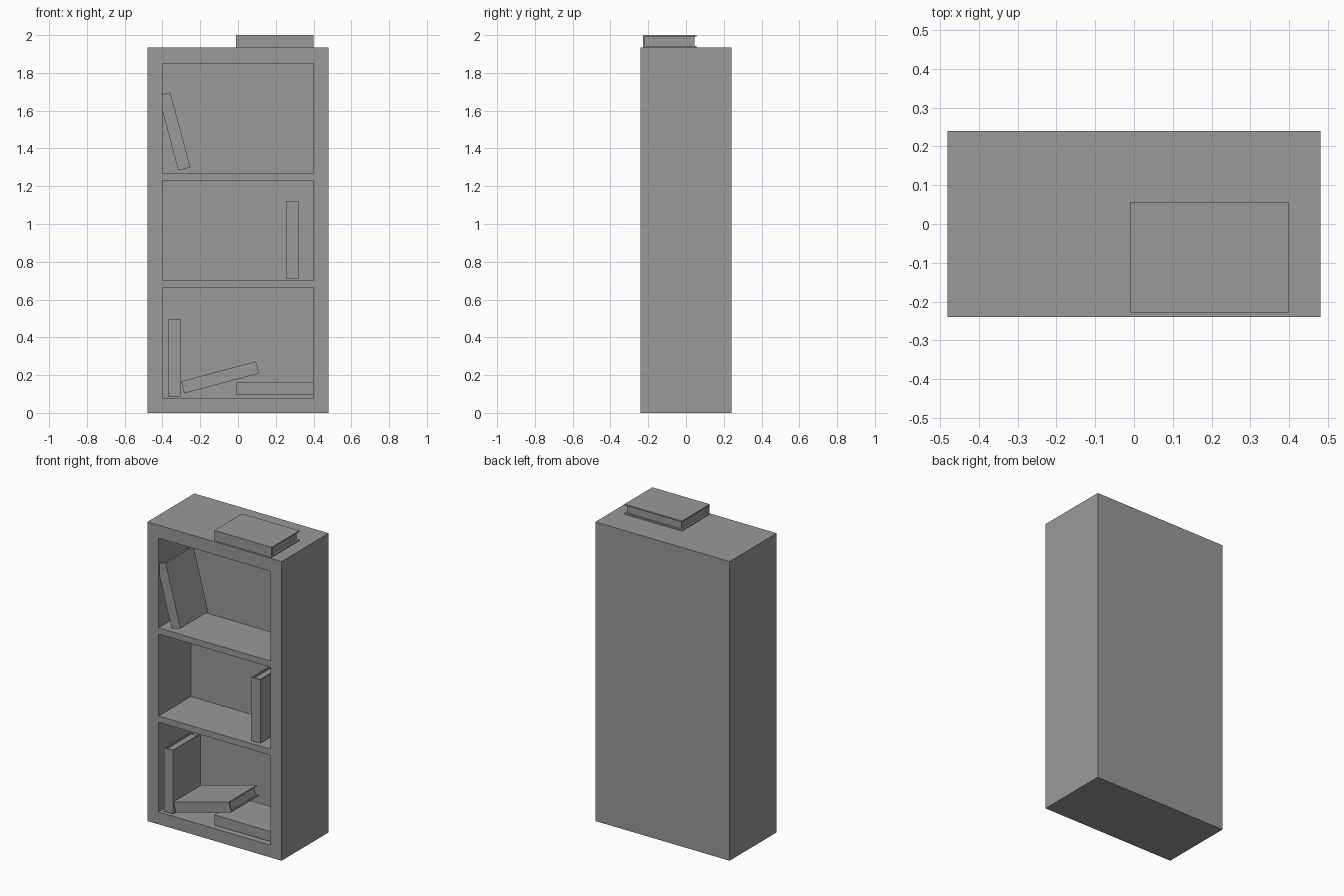
import bpy
import bmesh
from math import radians
from mathutils import Matrix

default = bpy.data.objects.get("Cube")
if default:
    bpy.data.objects.remove(default, do_unlink=True)

# One grey for everything
GREY = (0.32, 0.32, 0.32, 1.0)
grey = bpy.data.materials.new("plain grey")
grey.use_nodes = True
grey.diffuse_color = GREY
grey.node_tree.nodes["Principled BSDF"].inputs["Base Color"].default_value = GREY


def add_box(bm, low, high):
    """Add a box between two opposite corners."""
    size = [h - l for l, h in zip(low, high)]
    middle = [(h + l) / 2 for l, h in zip(low, high)]
    matrix = Matrix.Translation(middle) @ Matrix.Diagonal((*size, 1))
    bmesh.ops.create_cube(bm, size=1, matrix=matrix)


def make_object(name, bm):
    bmesh.ops.recalc_face_normals(bm, faces=bm.faces)
    mesh = bpy.data.meshes.new(name)
    bm.to_mesh(mesh)
    bm.free()
    mesh.materials.append(grey)
    obj = bpy.data.objects.new(name, mesh)
    bpy.context.collection.objects.link(obj)
    return obj


# Cabinet: a solid block with three compartments cut into the front
WIDTH, DEPTH, HEIGHT = 0.96, 0.48, 1.934
BACK = 0.09
COMPARTMENTS = [(0.08, 0.66), (0.70, 1.23), (1.27, 1.85)]

bm = bmesh.new()
add_box(bm, (-WIDTH / 2, -DEPTH / 2, 0), (WIDTH / 2, DEPTH / 2, HEIGHT))
cabinet = make_object("bookcase_cabinet", bm)

bm = bmesh.new()
for bottom, top in COMPARTMENTS:
    add_box(bm, (-0.4, -DEPTH, bottom), (0.4, BACK, top))
cutter = make_object("compartment_cutter", bm)
cutter.hide_render = True
cutter.hide_viewport = True
cutter.display_type = 'WIRE'

cut = cabinet.modifiers.new("compartments", 'BOOLEAN')
cut.operation = 'DIFFERENCE'
cut.solver = 'EXACT'
cut.object = cutter

# Book: a folded cover with its spine to the front, around a recessed page block
LENGTH, THICK, FRONT, REAR = 0.41, 0.066, -0.228, 0.056
COVER, RECESS = 0.008, 0.012


def make_book(name, x, z, tilt):
    bm = bmesh.new()
    half, inner = THICK / 2, THICK / 2 - COVER
    profile = [(FRONT, -half), (REAR, -half), (REAR, -inner), (FRONT + COVER, -inner),
               (FRONT + COVER, inner), (REAR, inner), (REAR, half), (FRONT, half)]
    cover = bm.faces.new([bm.verts.new((-LENGTH / 2, y, h)) for y, h in profile])
    swept = bmesh.ops.extrude_face_region(bm, geom=[cover], use_keep_orig=True)
    moved = [v for v in swept["geom"] if isinstance(v, bmesh.types.BMVert)]
    bmesh.ops.translate(bm, verts=moved, vec=(LENGTH, 0, 0))
    end = LENGTH / 2 - RECESS
    add_box(bm, (-end, FRONT + COVER, -inner), (end, REAR - RECESS, inner))
    book = make_object(name, bm)
    book.location = (x, 0, z)
    book.rotation_euler.y = -radians(tilt)


# Centre x, centre z and tilt from lying flat
BOOKS = {
    "book_on_top": (0.195, 1.967, 0),
    "leaning_book": (-0.337, 1.49, 105),
    "middle_upright_book": (0.287, 0.917, 90),
    "lower_upright_book": (-0.337, 0.293, 90),
    "propped_book": (-0.095, 0.188, 15),
    "lower_flat_book": (0.195, 0.128, 0),
}
for name, (x, z, tilt) in BOOKS.items():
    make_book(name, x, z, tilt)
